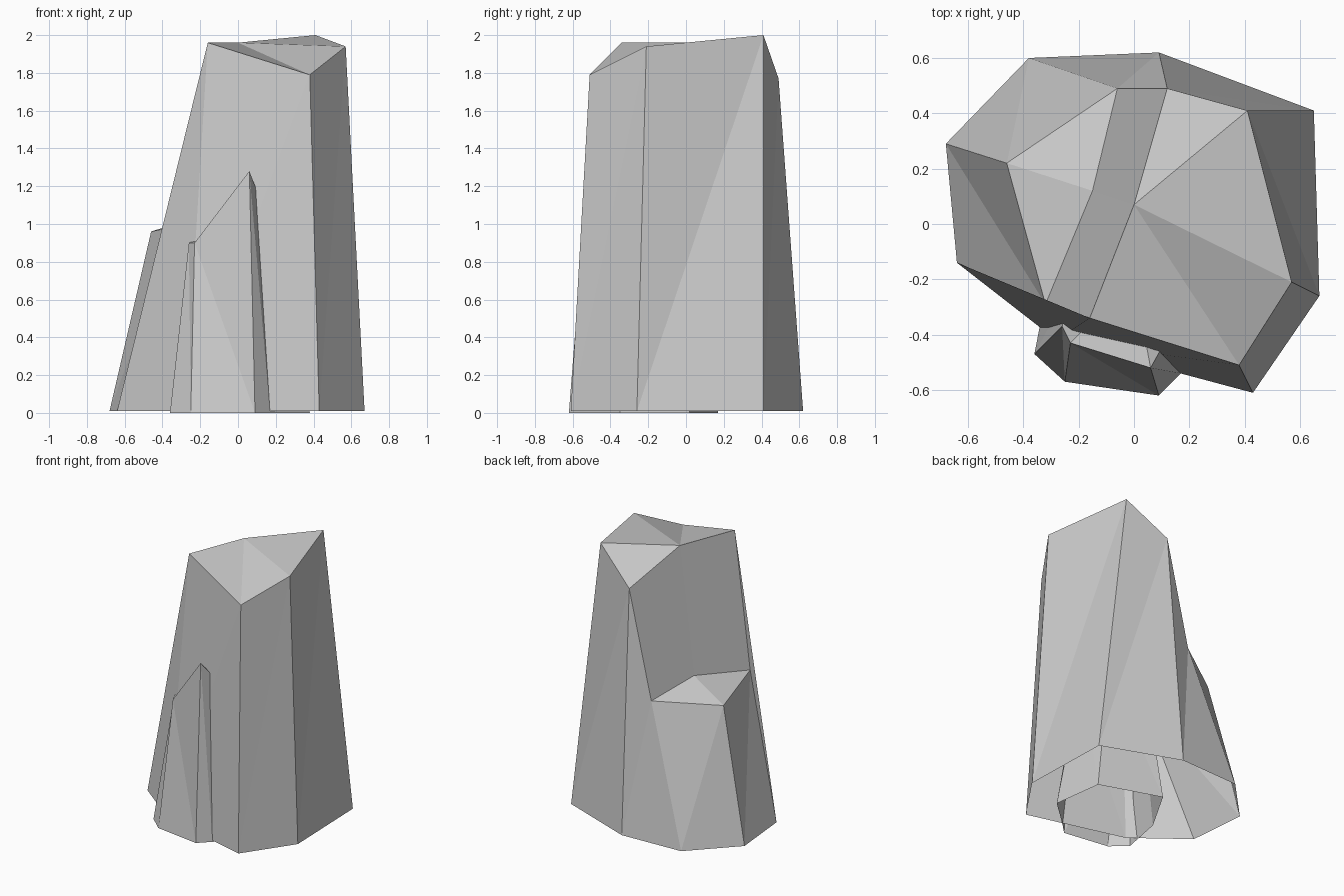
import bpy
import bmesh
from mathutils import Vector

# Remove the default cube only
default_cube = bpy.data.objects.get("Cube")
if default_cube:
    bpy.data.objects.remove(default_cube, do_unlink=True)

# Single flat stone colour
stone = bpy.data.materials.new("stone_grey")
stone.use_nodes = True
stone_colour = (0.6, 0.6, 0.6, 1)
stone.diffuse_color = stone_colour
stone.node_tree.nodes["Principled BSDF"].inputs["Base Color"].default_value = stone_colour


def add_ring(bm, points):
    """Create one loop of vertices."""
    return [bm.verts.new(Vector(point)) for point in points]


def loft_sides(bm, lower, upper):
    """Join two loops with facets, leaving the underside open."""
    count = len(lower)
    for i in range(count):
        j = (i + 1) % count
        bm.faces.new((lower[i], lower[j], upper[i]))
        bm.faces.new((lower[j], upper[j], upper[i]))


def fan(bm, hub, rim):
    """Cover the gap between a hub vertex and a run of rim vertices."""
    for first, second in zip(rim, rim[1:]):
        bm.faces.new((hub, first, second))


def finish(bm, name):
    """Turn the bmesh into a flat shaded stone object."""
    bmesh.ops.recalc_face_normals(bm, faces=bm.faces[:])
    # The shell is open below, so check that its sides look outward
    outward = sum(face.normal.dot(Vector((*face.calc_center_median().xy, 0)))
                  for face in bm.faces)
    if outward < 0:
        bmesh.ops.reverse_faces(bm, faces=bm.faces[:])
    mesh = bpy.data.meshes.new(name)
    bm.to_mesh(mesh)
    bm.free()
    mesh.materials.append(stone)
    rock = bpy.data.objects.new(name, mesh)
    bpy.context.collection.objects.link(rock)
    return rock


# Main pillar: a tall column with a lower step on its right rear side
bm = bmesh.new()
footprint = [(-.64, -.14), (-.68, .29), (-.38, .6), (.09, .62),
             (.65, .41), (.67, -.26), (.43, -.61), (-.28, -.42)]
foot = add_ring(bm, [(x, y, .01) for x, y in footprint])
crown = add_ring(bm, [(-.32, -.29, .99), (-.46, .22, .96), (-.06, .49, .99),
                      (.12, .49, 1.77), (.41, .41, 2), (.57, -.21, 1.94),
                      (.38, -.51, 1.79), (-.16, -.34, 1.96)])
loft_sides(bm, foot, crown)
step_hub, summit_hub = add_ring(bm, [(-.15, .12, 1.06), (0, .07, 1.96)])
step_front, step_side, step_back, summit_back, *_, summit_front = crown
fan(bm, step_hub, [step_front, step_side, step_back])
fan(bm, summit_hub, crown[3:])
# Steep riser between the step and the summit
bm.faces.new((step_hub, step_back, summit_back, summit_hub))
bm.faces.new((step_front, step_hub, summit_hub, summit_front))
finish(bm, "main_pillar")

# Small column pushed into the front of the pillar
bm = bmesh.new()
footprint = [(-.36, -.47), (-.25, -.57), (.09, -.62), (.17, -.54),
             (.38, -.35), (.33, .02), (-.11, .17), (-.3, -.16)]
foot = add_ring(bm, [(x, y, 0) for x, y in footprint])
crown = add_ring(bm, [(-.26, -.37, .9), (-.23, -.43, .9), (.06, -.52, 1.28),
                      (.11, -.43, 1.15), (.2, -.3, 1.05), (.18, -.05, .95),
                      (-.06, .05, .9), (-.19, -.15, .9)])
loft_sides(bm, foot, crown)
hub = bm.verts.new((0, -.2, 1))
fan(bm, hub, crown + crown[:1])
finish(bm, "front_column")
